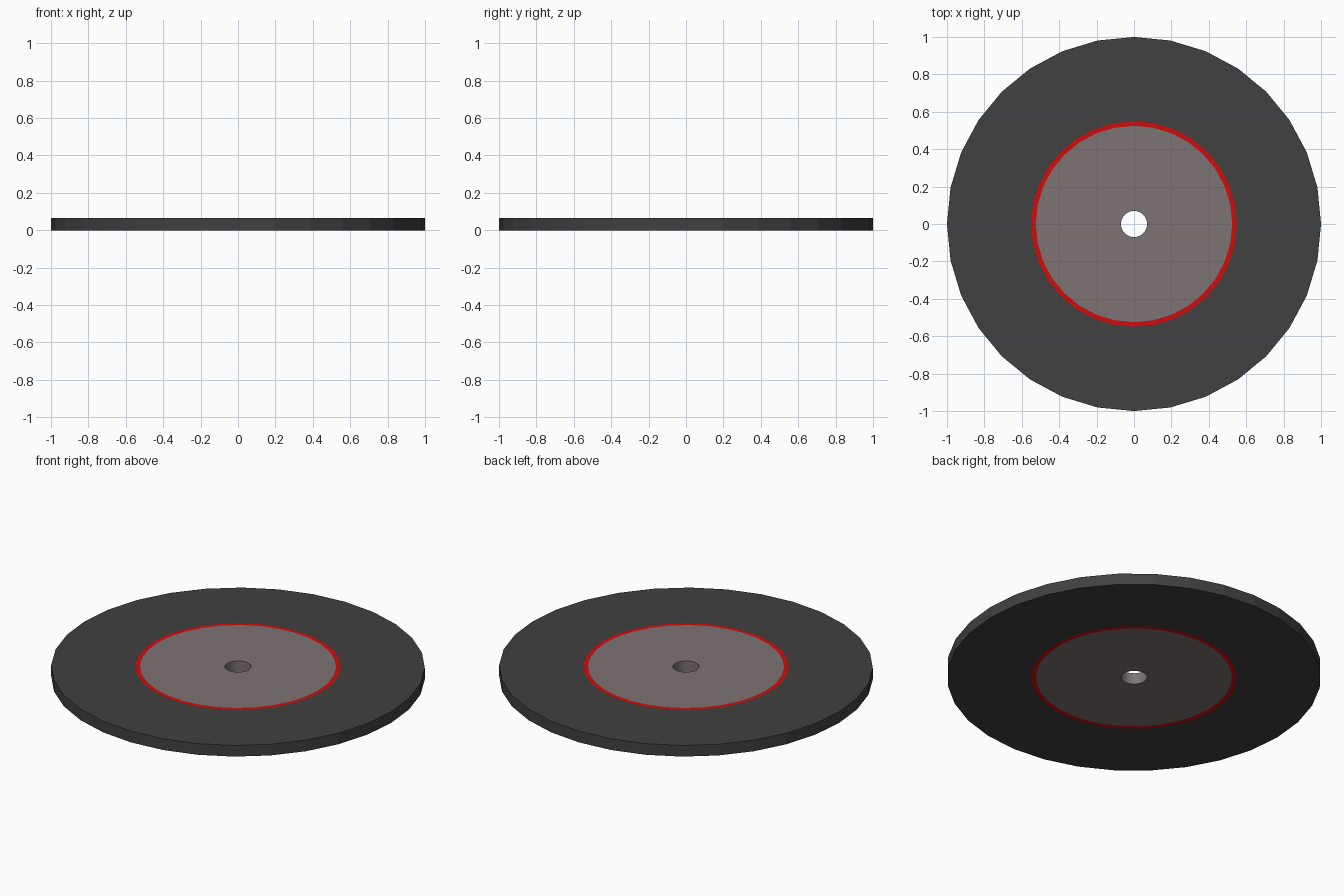
import bpy
import bmesh
import math

if "Cube" in bpy.data.objects:
    bpy.data.objects.remove(bpy.data.objects["Cube"])

SIDES = 32
HEIGHT = 0.066
HOLE, HUB, STRIPE, RIM = 0.07, 0.525, 0.55, 1.0


def material(name, rgb):
    m = bpy.data.materials.new(name)
    m.diffuse_color = (*rgb, 1.0)
    m.use_nodes = True
    m.node_tree.nodes["Principled BSDF"].inputs["Base Color"].default_value = m.diffuse_color
    return m


mats = [
    material("dark grey", (0.052, 0.052, 0.052)),
    material("bright red", (0.62, 0.004, 0.004)),
    material("warm grey", (0.205, 0.171, 0.175)),
]

bm = bmesh.new()


def ring(radius, z):
    return [bm.verts.new((radius * math.cos(2 * math.pi * i / SIDES),
                          radius * math.sin(2 * math.pi * i / SIDES), z))
            for i in range(SIDES)]


# Closed cross-section (radius, height), with the colour of the band that follows
profile = [
    (RIM, 0, 0), (RIM, HEIGHT, 0),                  # outer wall, top of rim
    (STRIPE, HEIGHT, 1), (HUB, HEIGHT, 2),          # top stripe, top hub
    (HOLE, HEIGHT, 2),                              # hole wall
    (HOLE, 0, 2), (HUB, 0, 1), (STRIPE, 0, 0),      # underside
]
rings = [ring(r, z) for r, z, _ in profile]
for k, (_, _, colour) in enumerate(profile):
    a, b = rings[k], rings[(k + 1) % len(rings)]
    for i in range(SIDES):
        j = (i + 1) % SIDES
        face = bm.faces.new((a[i], a[j], b[j], b[i]))
        face.material_index = colour
        face.smooth = (k == 4)                      # only the hole wall is smooth

# Keep the hole's rims crisp
for e in bm.edges:
    if e.calc_face_angle(0) > math.radians(40):
        e.smooth = False
bmesh.ops.recalc_face_normals(bm, faces=bm.faces)

mesh = bpy.data.meshes.new("striped_disc")
bm.to_mesh(mesh)
bm.free()
for m in mats:
    mesh.materials.append(m)
disc = bpy.data.objects.new("striped_disc", mesh)
bpy.context.collection.objects.link(disc)
